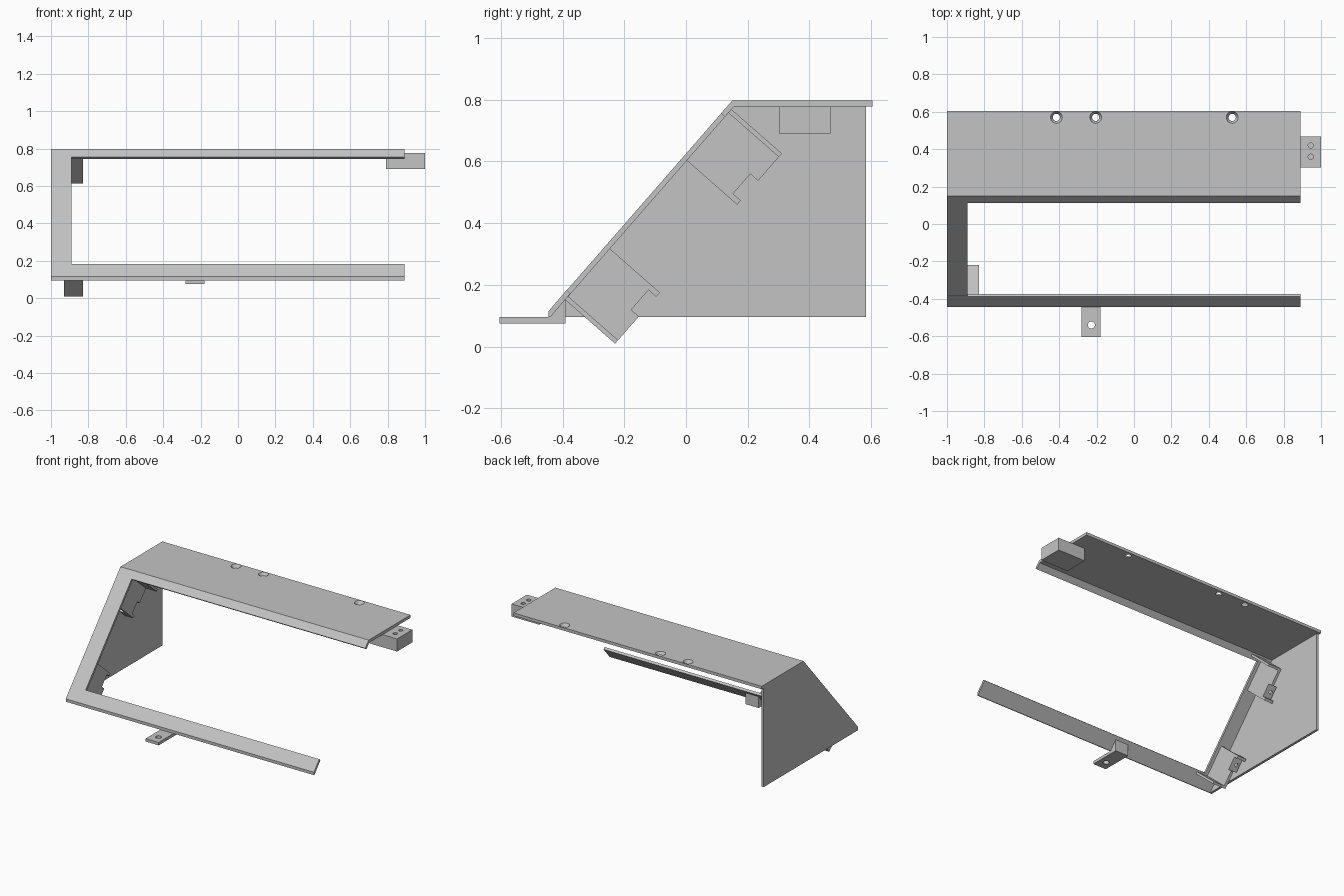
import bpy, bmesh
from mathutils import Vector

cube = bpy.data.objects.get("Cube")
if cube:
    bpy.data.objects.remove(cube)

grey = bpy.data.materials.new("plain grey")
grey.use_nodes = True
colour = (0.55, 0.55, 0.55, 1)
grey.diffuse_color = colour
grey.node_tree.nodes["Principled BSDF"].inputs["Base Color"].default_value = colour


def make_object(name, bm):
    bmesh.ops.recalc_face_normals(bm, faces=bm.faces[:])
    mesh = bpy.data.meshes.new(name)
    bm.to_mesh(mesh)
    bm.free()
    mesh.materials.append(grey)
    obj = bpy.data.objects.new(name, mesh)
    bpy.context.collection.objects.link(obj)
    return obj


def prism(name, outline, x0, x1):
    """Extrude a (y, z) outline from x0 to x1."""
    bm = bmesh.new()
    face = bm.faces.new([bm.verts.new((x0, y, z)) for y, z in outline])
    out = bmesh.ops.extrude_face_region(bm, geom=[face])
    moved = [v for v in out["geom"] if isinstance(v, bmesh.types.BMVert)]
    bmesh.ops.translate(bm, verts=moved, vec=(x1 - x0, 0, 0))
    return make_object(name, bm)


def rect(a0, a1, b0, b1):
    return [(a0, b0), (a1, b0), (a1, b1), (a0, b1)]


def drill(obj, centre, axis, r_low, r_high, depth):
    """Cut a round or tapered hole along an axis."""
    bm = bmesh.new()
    bmesh.ops.create_cone(bm, cap_ends=True, segments=24, radius1=r_low,
                          radius2=r_high, depth=depth)
    turn = Vector((0, 0, 1)).rotation_difference(Vector(axis)).to_matrix()
    bmesh.ops.rotate(bm, verts=bm.verts[:], matrix=turn)
    bmesh.ops.translate(bm, verts=bm.verts[:], vec=centre)
    cutter = make_object("hole_cutter", bm)
    cutter.hide_render = True
    mod = obj.modifiers.new("hole", "BOOLEAN")
    mod.operation = "DIFFERENCE"
    mod.solver = "EXACT"
    mod.object = cutter
    bpy.context.view_layer.objects.active = obj
    bpy.ops.object.modifier_apply(modifier=mod.name)
    bpy.data.objects.remove(cutter)


# Side plate and the sloped front frame
LEFT, RIGHT, BASE = -1.0, 0.89, 0.095
prism("side_plate", [(-.445, BASE), (-.445, .115), (.15, .797), (.583, .79), (.583, BASE)],
      LEFT, -.983)
prism("frame_side", [(-.44, BASE), (-.445, BASE), (-.445, .115), (.15, .797), (.155, .777)],
      LEFT, -.89)
prism("frame_bottom", [(-.44, BASE), (-.445, BASE), (-.445, .115), (-.387, .183), (-.374, .172)],
      LEFT, RIGHT)
prism("frame_top", [(.113, .755), (.15, .797), (.155, .777), (.126, .744)], LEFT, RIGHT)

# Top shelf with countersunk holes along the back
shelf = prism("top_shelf", [(.15, .797), (.605, .797), (.605, .777), (.155, .777)], LEFT, RIGHT)
for x in (-.415, -.205, .525):
    drill(shelf, (x, .57, .787), (0, 0, 1), .018, .033, .024)

# Mounting block at the shelf end
block = prism("end_block", rect(.302, .468, .69, .777), .79, 1.0)
for y in (.36, .42):
    drill(block, (.945, y, .767), (0, 0, 1), .014, .014, .08)

# Front foot with a screw hole
foot = prism("front_foot", [(-.605, .075), (-.39, .075), (-.39, .158), (-.445, BASE), (-.605, BASE)],
             -.28, -.18)
drill(foot, (-.228, -.54, .085), (0, 0, 1), .019, .019, .06)

# Two mirrored clips behind the sloped side strip
ALONG, INTO = Vector((.66, .752)), Vector((.752, -.66))


def clip(name, origin, flip):
    def place(points):
        return [tuple(Vector(origin) + ALONG * u * flip + INTO * v) for u, v in points]

    body = [(0, 0), (.22, 0), (.22, .22), (.103, .22), (.103, .187),
            (.018, .187), (.018, .22), (0, .22)]
    prism(name + "_body", place(body), -.93, -.912)
    prism(name + "_flange", place(rect(.205, .22, 0, .22)), -.93, -.83)
    prism(name + "_lip", place(rect(0, .018, .14, .22)), -.975, -.912)
    tab = prism(name + "_tab", place(rect(.018, .103, .172, .187)), -.975, -.925)
    hole = place([(.06, .18)])[0]
    drill(tab, (-.952, *hole), (0, *INTO), .012, .012, .06)


clip("upper_clip", (0, .605), 1)
clip("lower_clip", (-.25, .32), -1)
